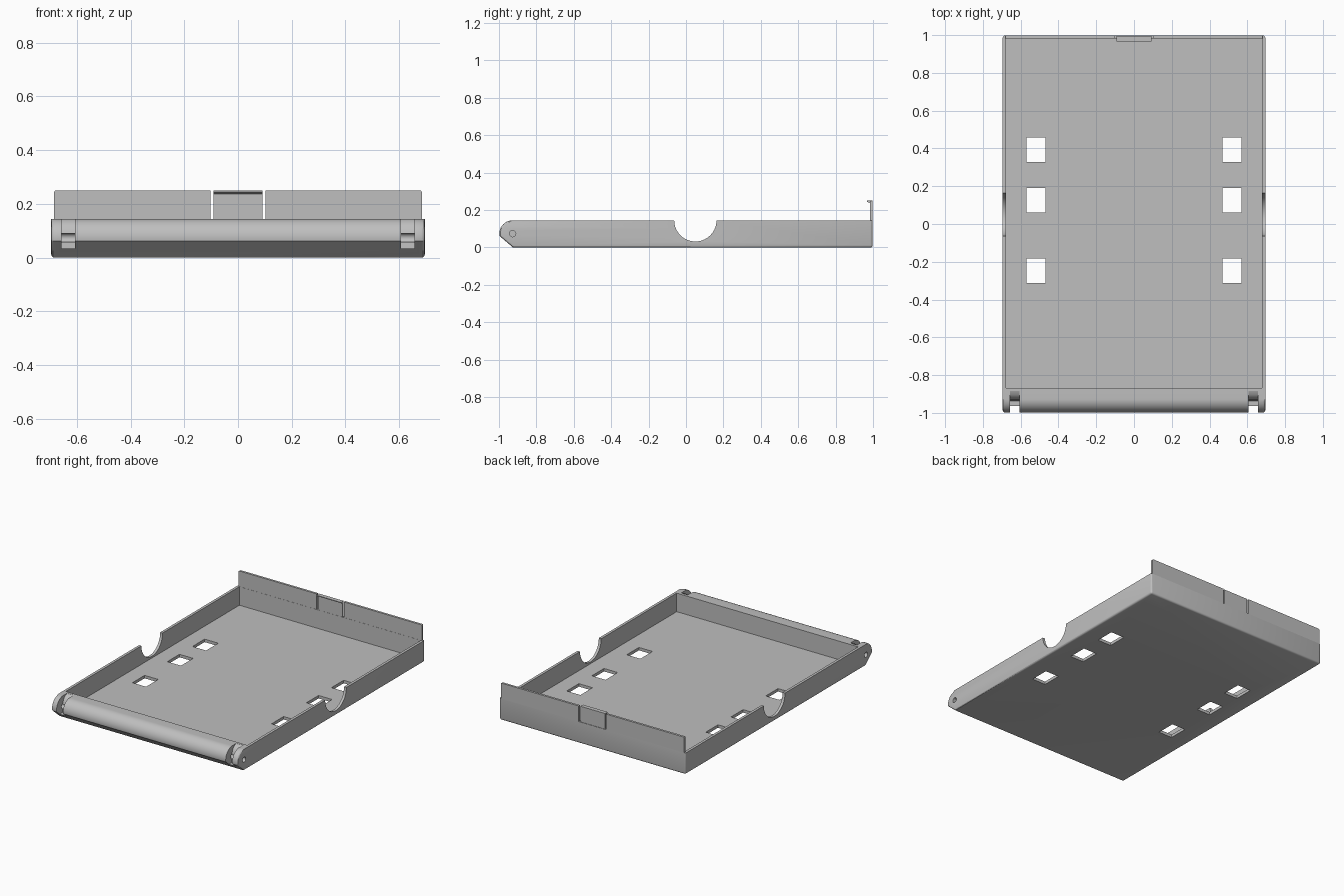
import bpy, bmesh, math

cube = bpy.data.objects.get("Cube")
if cube:
    bpy.data.objects.remove(cube, do_unlink=True)

grey = bpy.data.materials.new("plain grey")
grey.use_nodes = True
GREY = (0.52, 0.52, 0.52, 1)
grey.diffuse_color = GREY
grey.node_tree.nodes["Principled BSDF"].inputs["Base Color"].default_value = GREY

HALF_W, RIM, TOP = 0.695, 0.145, 0.25
HINGE_Y, HINGE_Z, HINGE_R = -0.927, 0.074, 0.071


def prism(name, profile, x0, x1, bevel_rule=None, width=0.012):
    """Extrude a (y, z) profile along x, with optional rounded edges."""
    bm = bmesh.new()
    face = bm.faces.new([bm.verts.new((x0, y, z)) for y, z in profile])
    moved = bmesh.ops.extrude_face_region(bm, geom=[face])["geom"]
    bmesh.ops.translate(bm, vec=(x1 - x0, 0, 0),
                        verts=[v for v in moved if isinstance(v, bmesh.types.BMVert)])
    bmesh.ops.recalc_face_normals(bm, faces=bm.faces)
    if bevel_rule:
        bmesh.ops.bevel(bm, geom=[e for e in bm.edges if bevel_rule(*e.verts)],
                        offset=width, segments=3, profile=0.5, affect="EDGES")
    mesh = bpy.data.meshes.new(name)
    bm.to_mesh(mesh)
    bm.free()
    mesh.materials.append(grey)
    obj = bpy.data.objects.new(name, mesh)
    bpy.context.collection.objects.link(obj)
    return obj


def rect(y0, y1, z0, z1):
    return [(y0, z0), (y1, z0), (y1, z1), (y0, z1)]


def arc(cy, cz, r, start, end, n):
    return [(cy + r * math.cos(math.radians(start + (end - start) * i / n)),
             cz + r * math.sin(math.radians(start + (end - start) * i / n)))
            for i in range(n + 1)]


def combine(target, tool, operation="DIFFERENCE"):
    """Apply a boolean and discard its helper."""
    mod = target.modifiers.new("shape", "BOOLEAN")
    mod.operation, mod.object, mod.solver = operation, tool, "EXACT"
    bpy.context.view_layer.objects.active = target
    bpy.ops.object.modifier_apply(modifier=mod.name)
    bpy.data.objects.remove(tool, do_unlink=True)


def outer_edge(a, b):
    """Edges around both ends, apart from the rim, plus the lower back edge."""
    on_rim = min(a.co.z, b.co.z) > RIM - 0.001
    on_end = abs(a.co.x - b.co.x) < 0.001
    low_back = min(a.co.y, b.co.y) > 0.99 and max(a.co.z, b.co.z) < 0.01
    return (on_end and not on_rim) or low_back


# Tray body with rounded hinge nose and chamfered underside
nose = arc(HINGE_Y, HINGE_Z, HINGE_R, 90, 190, 14)
tray = prism("tray", [(-0.925, 0), (0.998, 0), (0.998, RIM)] + nose,
             -HALF_W, HALF_W, outer_edge)

# Interior pocket
combine(tray, prism("pocket_cutter", rect(-0.868, 0.982, 0.02, 0.3), -0.677, 0.677))

# Half-round finger notches through both side walls
combine(tray, prism("notch_cutter", arc(0.05, RIM, 0.113, 0, 360, 64)[:-1], -0.8, 0.8))

# Square floor openings, hinge slots and pin holes on both sides
slot = [(-0.885, 0.16), (-0.885, 0.144), (-0.905, 0.137), (-0.922, 0.12),
        (-0.933, 0.09), (-0.936, 0.034), (-1.1, 0.034), (-1.1, 0.16)]
for side in (-1, 1):
    for y in (0.393, 0.125, -0.247):
        combine(tray, prism("opening_cutter", rect(y - 0.065, y + 0.065, -0.1, 0.1),
                            *sorted((side * 0.468, side * 0.57))))
    combine(tray, prism("slot_cutter", slot, *sorted((side * 0.607, side * 0.656))))
    combine(tray, prism("pin_cutter", arc(HINGE_Y, HINGE_Z, 0.017, 0, 360, 24)[:-1],
                        *sorted((side * 0.585, side * 0.8))))

# Raised back panel, one piece on each side of the latch
for side, label in ((-1, "right"), (1, "left")):
    prism(label + "_back_panel", rect(0.983, 0.998, RIM - 0.001, TOP),
          *sorted((side * 0.102, side * 0.684)),
          lambda a, b: abs(a.co.x - b.co.x) < 0.001 and abs(a.co.x) > 0.6
          and abs(a.co.z - b.co.z) < 0.001 and a.co.z > 0.2, 0.006)

# Flexible latch tab with an inward lip
prism("latch_tab", [(0.983, RIM - 0.001), (0.995, RIM - 0.001), (0.995, TOP),
                    (0.967, TOP), (0.967, TOP - 0.005), (0.983, TOP - 0.012)],
      -0.092, 0.092)

# Smooth shading with crisp corners
for obj in bpy.context.scene.objects:
    obj.select_set(obj.type == "MESH")
bpy.context.view_layer.objects.active = tray
bpy.ops.object.shade_smooth_by_angle(angle=math.radians(30))
